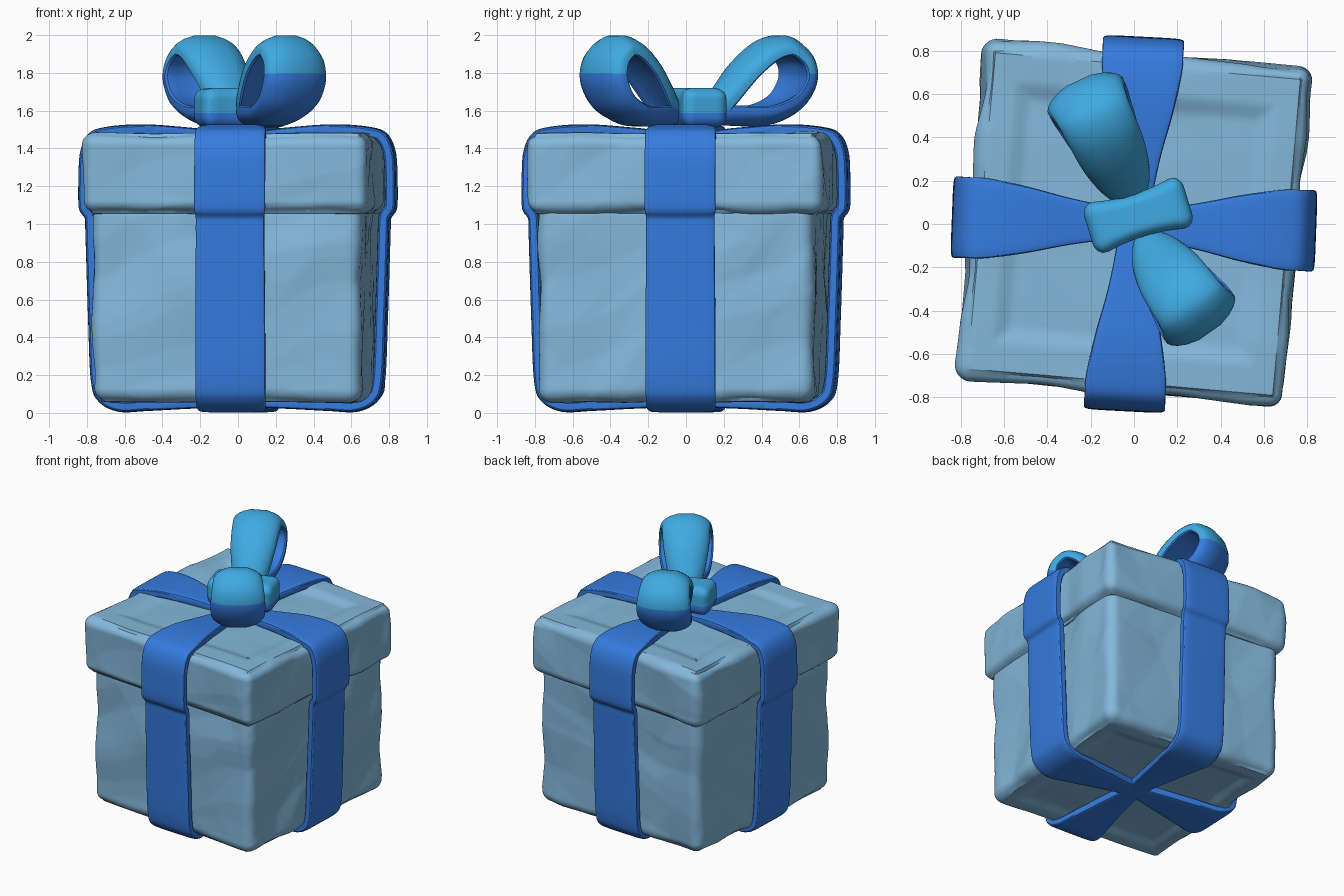
import bpy, bmesh, math, random
from mathutils import Vector, Matrix, noise

if "Cube" in bpy.data.objects:
    bpy.data.objects.remove(bpy.data.objects["Cube"])

random.seed(4)


def mat(name, rgb):
    m = bpy.data.materials.new(name)
    m.diffuse_color = (*rgb, 1)
    m.use_nodes = True
    m.node_tree.nodes["Principled BSDF"].inputs["Base Color"].default_value = m.diffuse_color
    return m


STONE = mat("pale_blue_stone", (0.23, 0.48, 0.71))
BLUE = mat("ribbon_blue", (0.036, 0.20, 0.74))
LIGHT = mat("bow_light_blue", (0.05, 0.40, 0.76))


def finish(bm, name, mats, matrix, sharp=32):
    bmesh.ops.recalc_face_normals(bm, faces=bm.faces[:])
    bm.transform(matrix)
    me = bpy.data.meshes.new(name)
    bm.to_mesh(me)
    bm.free()
    for m in mats:
        me.materials.append(m)
    ob = bpy.data.objects.new(name, me)
    bpy.context.collection.objects.link(ob)
    bpy.ops.object.select_all(action='DESELECT')
    ob.select_set(True)
    bpy.context.view_layer.objects.active = ob
    bpy.ops.object.shade_smooth_by_angle(angle=math.radians(sharp))
    return ob


def rounded_box(half, r, cuts):
    bm = bmesh.new()
    bmesh.ops.create_cube(bm, size=2)
    bmesh.ops.subdivide_edges(bm, edges=bm.edges[:], cuts=cuts, use_grid_fill=True)
    normals = {}
    for v in bm.verts:
        p = Vector([c * h for c, h in zip(v.co, half)])
        q = Vector([max(-(h - r), min(h - r, c)) for c, h in zip(p, half)])
        n = (p - q).normalized()
        v.co = q + n * r
        normals[v] = n
    return bm, normals


# Creased waves in random directions: chiselled, connected facets
waves = [(Vector([random.gauss(0, 1) for _ in range(3)]).normalized()
          * random.uniform(1.3, 2.6), random.random()) for _ in range(6)]


def facet_depth(p):
    p = p + noise.noise_vector(p * 1.7) * 0.16
    s = sum(abs((p.dot(d) + ph) % 1.0 - 0.5) for d, ph in waves) / len(waves)
    return (s - 0.25) * 0.13 - 0.012


def chipped_box(name, half, z, r, dip_sign):
    """Rounded stone box with chiselled facets and one shallow sunken face."""
    bm, normals = rounded_box(half, r, 74)
    for v, n in normals.items():
        d = max(-0.036, min(0.006, facet_depth(v.co + Vector((0, 0, z)))))
        if abs(n.z) > 0.95:
            d *= 0.35
            m = max(abs(v.co.x), abs(v.co.y))
            if n.z * dip_sign > 0:
                v.co.z -= dip_sign * 0.025 * max(0, min(1, (0.6 - m) / 0.07))
        v.co += n * d
    rot = Matrix.Rotation(math.radians(-5), 4, 'Z')
    return finish(bm, name, [STONE], Matrix.Translation((0, 0, z)) @ rot, 25)


# Box body and lid
chipped_box("box_body", (0.725, 0.742, 0.535), 0.588, 0.08, -1)
chipped_box("box_lid", (0.770, 0.797, 0.22), 1.268, 0.075, 1)


def catmull(pts, steps):
    out, n = [], len(pts)
    for i in range(n):
        a, b, c, d = (Vector(pts[(i + k) % n]) for k in (-1, 0, 1, 2))
        for j in range(steps):
            t = j / steps
            out.append(0.5 * (2 * b + (c - a) * t + (2 * a - 5 * b + 4 * c - d) * t * t
                              + (3 * b - a - 3 * c + d) * t ** 3))
    return out


def band(name, pts, thick, power, angle, origin=(0, 0), light_top=False, bulge=0.0):
    """Closed ribbon: pts are (outward, height, half width) on the outer side,
    running counter-clockwise; thickness goes inward."""
    path = catmull(pts, 8)
    n, k = len(path), 20
    bm = bmesh.new()
    rings = []
    for i, p in enumerate(path):
        t = path[(i + 1) % n] - path[i - 1]
        nx, nz = Vector((t.y, -t.x)).normalized()
        ring = []
        for j in range(k):
            a = 2 * math.pi * (j + 0.5) / k
            c, s = math.cos(a), math.sin(a)
            ca = math.copysign(abs(c) ** power, c)
            depth = thick / 2 * (math.copysign(abs(s) ** power, s) - 1) - bulge * ca * ca
            ring.append(bm.verts.new((p.x + nx * depth, p.z * ca, p.y + nz * depth)))
        rings.append(ring)
    for i in range(n):
        nz = -(path[(i + 1) % n] - path[i]).normalized().x
        for j in range(k):
            f = bm.faces.new((rings[i][j], rings[i][(j + 1) % k],
                              rings[(i + 1) % n][(j + 1) % k], rings[(i + 1) % n][j]))
            outer = j < k // 2 or j == k - 1
            f.material_index = 1 if light_top and outer and nz > 0.05 else 0
    m = Matrix.Translation((*origin, 0)) @ Matrix.Rotation(math.radians(angle), 4, 'Z')
    return finish(bm, name, [BLUE, LIGHT], m)


# Straps: narrow where they cross above and below the box
half_strap = [(0.25, 0.022, 0.11), (0.48, 0.01, 0.155), (0.63, 0.006, 0.18),
              (0.735, 0.06, 0.185), (0.775, 0.17, 0.185), (0.79, 0.5, 0.185),
              (0.802, 0.88, 0.182), (0.805, 0.98, 0.182), (0.808, 1.03, 0.182),
              (0.832, 1.065, 0.188), (0.841, 1.11, 0.188), (0.841, 1.22, 0.188),
              (0.832, 1.38, 0.188), (0.785, 1.48, 0.187),
              (0.69, 1.515, 0.185), (0.5, 1.528, 0.155), (0.25, 1.51, 0.10)]


def strap(name, grow, angle):
    right = [(x + grow, z, w) for x, z, w in half_strap]
    left = [(-x, z, w) for x, z, w in reversed(right)]
    band(name, [(0, 0.03, 0.07)] + right + [(0, 1.485, 0.07)] + left, 0.06, 0.3, angle)


strap("side_strap", 0.0, -2.2)
strap("front_strap", 0.024, 87)

# Bow loops: plump teardrops widening outwards
loop = [(0.03, 1.535, 0.08), (0.18, 1.515, 0.125), (0.36, 1.52, 0.165), (0.51, 1.59, 0.185),
        (0.59, 1.70, 0.192), (0.61, 1.81, 0.19), (0.57, 1.92, 0.182), (0.46, 2.0, 0.172),
        (0.33, 1.975, 0.168), (0.20, 1.87, 0.158), (0.09, 1.73, 0.13), (0.02, 1.62, 0.09)]
band("front_bow_loop", [(u * 0.95, z, w) for u, z, w in loop], 0.09, 0.6, -55,
     (0.02, -0.03), True, 0.045)
band("back_bow_loop", [(u * 1.08, z, w) for u, z, w in loop], 0.09, 0.6, 115,
     (0.02, 0.07), True, 0.045)

# Knot: pinched cushion, light above and blue below
bm, _ = rounded_box((0.24, 0.125, 0.105), 0.06, 15)
for v in bm.verts:
    v.co.y *= 0.8 + 0.2 * min(1, (v.co.x / 0.2) ** 2)
for f in bm.faces:
    f.material_index = 1 if f.calc_center_median().z > -0.02 else 0
finish(bm, "bow_knot", [BLUE, LIGHT],
       Matrix.Translation((0.02, 0.04, 1.615)) @ Matrix.Rotation(math.radians(17), 4, 'Z'))
